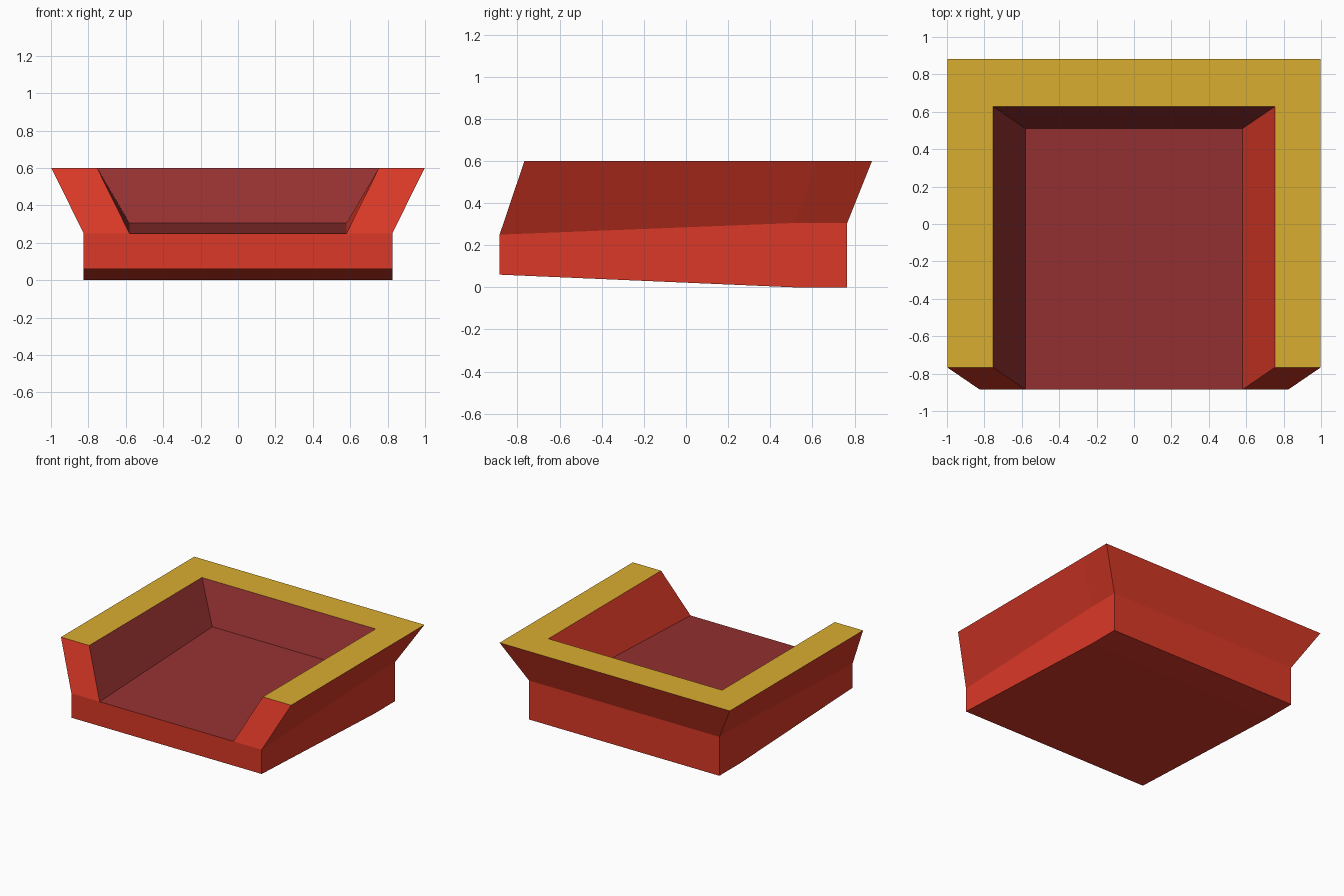
import bpy
import bmesh
from mathutils import Matrix, Vector

cube = bpy.data.objects.get("Cube")
if cube:
    bpy.data.objects.remove(cube, do_unlink=True)


def make_material(name, rgb):
    mat = bpy.data.materials.new(name)
    mat.use_nodes = True
    mat.diffuse_color = (*rgb, 1)
    mat.node_tree.nodes["Principled BSDF"].inputs["Base Color"].default_value = (*rgb, 1)
    return mat


RED, GOLD, DARK_RED = range(3)
materials = [
    make_material("red", (0.7, 0.04, 0.02)),
    make_material("gold", (0.7, 0.42, 0.03)),
    make_material("dark red", (0.3, 0.03, 0.03)),
]

OUTER, INNER = 0.825, 0.58              # half widths of base and floor
FRONT, FLOOR_BACK, BACK = -0.885, 0.51, 0.765
BASE_TOP, RIM_TOP = 0.305, 0.6

# Base block, cut along the edges of the floor
bm = bmesh.new()
bmesh.ops.create_cube(bm, size=1, matrix=(
    Matrix.Translation((0, (FRONT + BACK) / 2, BASE_TOP / 2))
    @ Matrix.Diagonal((2 * OUTER, BACK - FRONT, BASE_TOP, 1))))
for point, normal in (((INNER, 0, 0), (1, 0, 0)),
                      ((-INNER, 0, 0), (1, 0, 0)),
                      ((0, FLOOR_BACK, 0), (0, 1, 0))):
    bmesh.ops.bisect_plane(bm, geom=bm.verts[:] + bm.edges[:] + bm.faces[:],
                           plane_co=point, plane_no=normal)

# Floor and the U-shaped area that the walls rise from
bm.normal_update()
top_faces = [f for f in bm.faces if f.normal.z > 0.9]
wall_faces = []
for face in top_faces:
    centre = face.calc_center_median()
    if abs(centre.x) < INNER and centre.y < FLOOR_BACK:
        face.material_index = DARK_RED
    else:
        wall_faces.append(face)

# Front end tapers: underside lifts, floor dips
for v in bm.verts:
    if v.co.y < FRONT + 0.01:
        v.co.z = 0.25 if v.co.z > 0.1 else 0.06

# Walls flare outwards and lean back up to a flat rim
raised = bmesh.ops.extrude_face_region(bm, geom=wall_faces)["geom"]
for item in raised:
    if isinstance(item, bmesh.types.BMVert):
        side = 1 if item.co.x > 0 else -1
        item.co = Vector((item.co.x + side * 0.173, item.co.y + 0.118, RIM_TOP))
    elif isinstance(item, bmesh.types.BMFace):
        item.material_index = GOLD

bmesh.ops.recalc_face_normals(bm, faces=bm.faces[:])
mesh = bpy.data.meshes.new("open_tray")
bm.to_mesh(mesh)
bm.free()
for mat in materials:
    mesh.materials.append(mat)
bpy.context.collection.objects.link(bpy.data.objects.new("open_tray", mesh))
